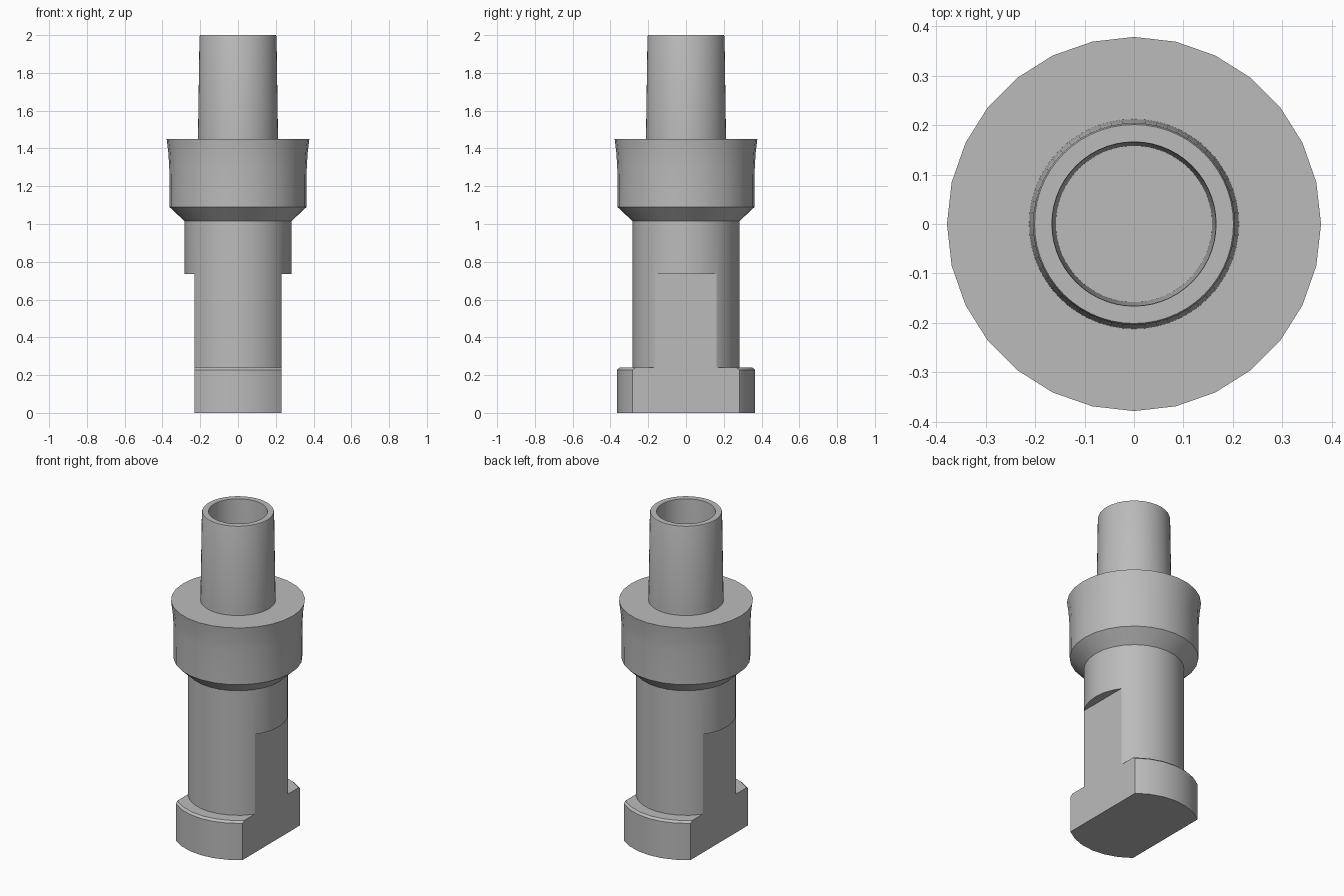
import bpy
import bmesh
from math import pi, radians

cube = bpy.data.objects.get("Cube")
if cube:
    bpy.data.objects.remove(cube, do_unlink=True)

grey = bpy.data.materials.new("plain_grey")
grey.use_nodes = True
color = (0.5, 0.5, 0.5, 1)
grey.diffuse_color = color
grey.node_tree.nodes["Principled BSDF"].inputs["Base Color"].default_value = color


def activate(obj):
    bpy.ops.object.select_all(action='DESELECT')
    obj.select_set(True)
    bpy.context.view_layer.objects.active = obj


def lathe(name, profile, sides):
    """Spin a (radius, height) profile around z."""
    bm = bmesh.new()
    verts = [bm.verts.new((r, 0, z)) for r, z in profile]
    edges = [bm.edges.new(pair) for pair in zip(verts, verts[1:])]
    bmesh.ops.spin(bm, geom=verts + edges, cent=(0, 0, 0), axis=(0, 0, 1),
                   angle=2 * pi, steps=sides)
    bmesh.ops.remove_doubles(bm, verts=bm.verts, dist=0.0005)
    bmesh.ops.recalc_face_normals(bm, faces=bm.faces)
    mesh = bpy.data.meshes.new(name)
    bm.to_mesh(mesh)
    bm.free()
    obj = bpy.data.objects.new(name, mesh)
    bpy.context.collection.objects.link(obj)
    mesh.materials.append(grey)
    return obj


def smooth(obj):
    activate(obj)
    bpy.ops.object.shade_smooth_by_angle(angle=radians(25))


# Foot, shaft and flared collar in one solid turning
body = lathe("body", [
    (0, 0), (0.365, 0), (0.365, 0.228), (0.352, 0.24), (0.283, 0.24),
    (0.283, 1.015), (0.363, 1.09), (0.364, 1.3), (0.369, 1.38),
    (0.378, 1.45), (0, 1.45)], 28)

# Two parallel flats milled into the foot and lower shaft
for side in (-1, 1):
    bpy.ops.mesh.primitive_cube_add(size=1, location=(side * 0.48, 0, 0.3175))
    cutter = bpy.context.object
    cutter.name = "flat_cutter"
    cutter.scale = (0.5, 1, 0.835)
    cutter.hide_render = True
    cutter.data.materials.append(grey)
    activate(body)
    cut = body.modifiers.new("flat", 'BOOLEAN')
    cut.operation = 'DIFFERENCE'
    cut.solver = 'EXACT'
    cut.object = cutter
    bpy.ops.object.modifier_apply(modifier=cut.name)
    bpy.data.objects.remove(cutter, do_unlink=True)
smooth(body)

# Tapered hollow spigot on top of the collar
spigot = lathe("spigot", [
    (0.158, 1.45), (0.165, 1.99), (0.166, 2), (0.201, 2), (0.204, 1.992),
    (0.212, 1.45)], 56)
smooth(spigot)
